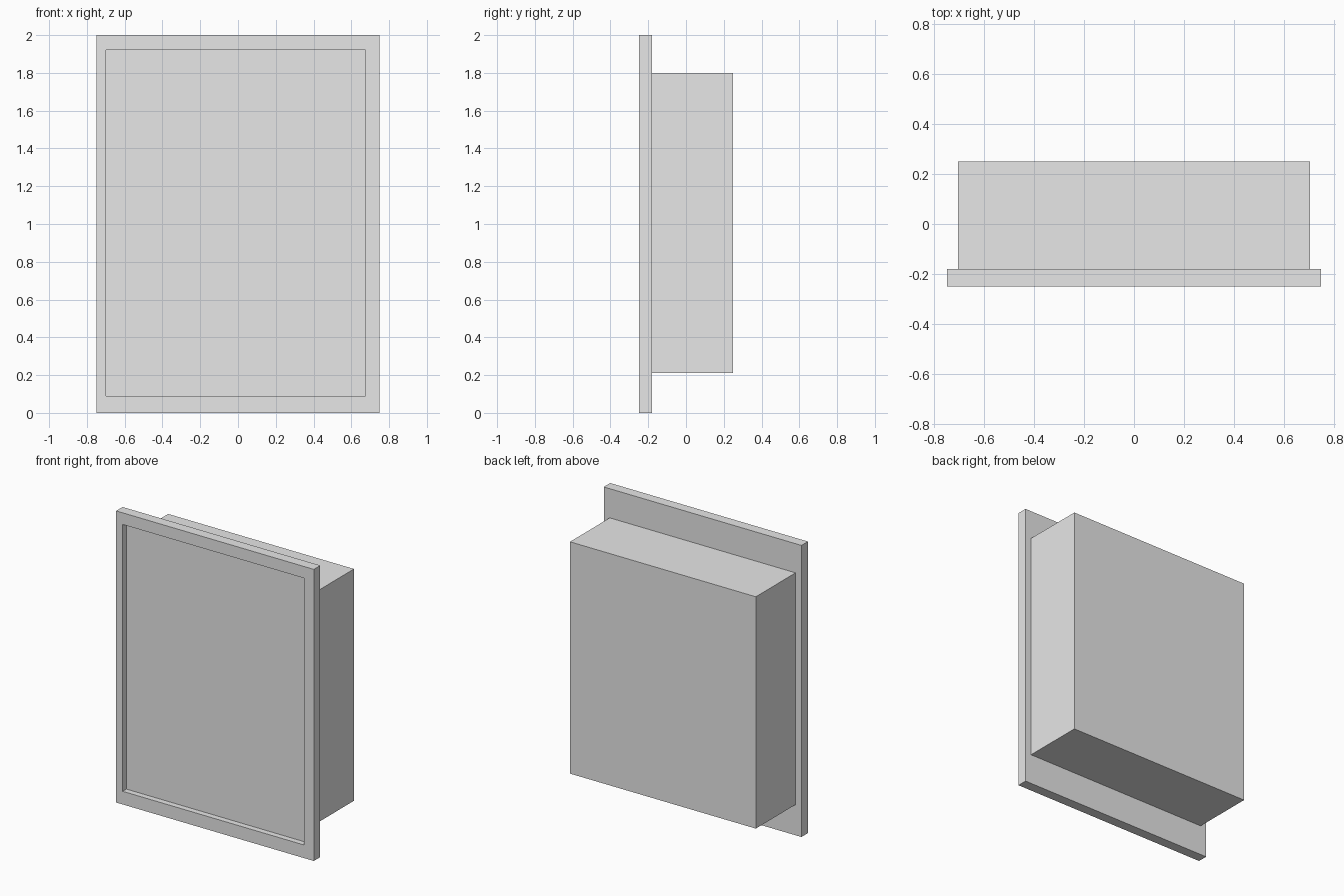
import bpy
import bmesh
from mathutils import Vector

cube = bpy.data.objects.get("Cube")
if cube:
    bpy.data.objects.remove(cube, do_unlink=True)

grey = bpy.data.materials.new("light grey")
grey.use_nodes = True
grey.diffuse_color = (0.8, 0.8, 0.8, 1)
grey.node_tree.nodes["Principled BSDF"].inputs["Base Color"].default_value = (0.8, 0.8, 0.8, 1)


def box(name, low, high):
    """Make a box between two opposite corners."""
    low, high = Vector(low), Vector(high)
    bm = bmesh.new()
    bmesh.ops.create_cube(bm, size=1)
    for v in bm.verts:
        v.co = Vector(h if c > 0 else l for c, l, h in zip(v.co, low, high))
    mesh = bpy.data.meshes.new(name)
    bm.to_mesh(mesh)
    bm.free()
    mesh.materials.append(grey)
    obj = bpy.data.objects.new(name, mesh)
    bpy.context.collection.objects.link(obj)
    return obj


FRONT, SEAM, BACK = -0.25, -0.18, 0.25
RECESS = 0.04

# Front panel with a shallow, slightly off-centre recess
panel = box("front_panel", (-0.75, FRONT, 0), (0.75, SEAM, 2))
bm = bmesh.new()
bm.from_mesh(panel.data)
face = min(bm.faces, key=lambda f: f.calc_center_median().y)
bmesh.ops.inset_individual(bm, faces=[face], thickness=0.05)
for v in face.verts:
    v.co.x = -0.70 if v.co.x < 0 else 0.675
    v.co.z = 0.09 if v.co.z < 1 else 1.92
# Push the inset face back to form the recess walls
bmesh.ops.inset_individual(bm, faces=[face], thickness=0)
for v in face.verts:
    v.co.y = FRONT + RECESS
bm.to_mesh(panel.data)
bm.free()

# Deep housing behind the panel
box("rear_housing", (-0.705, SEAM, 0.21), (0.705, BACK, 1.8))
